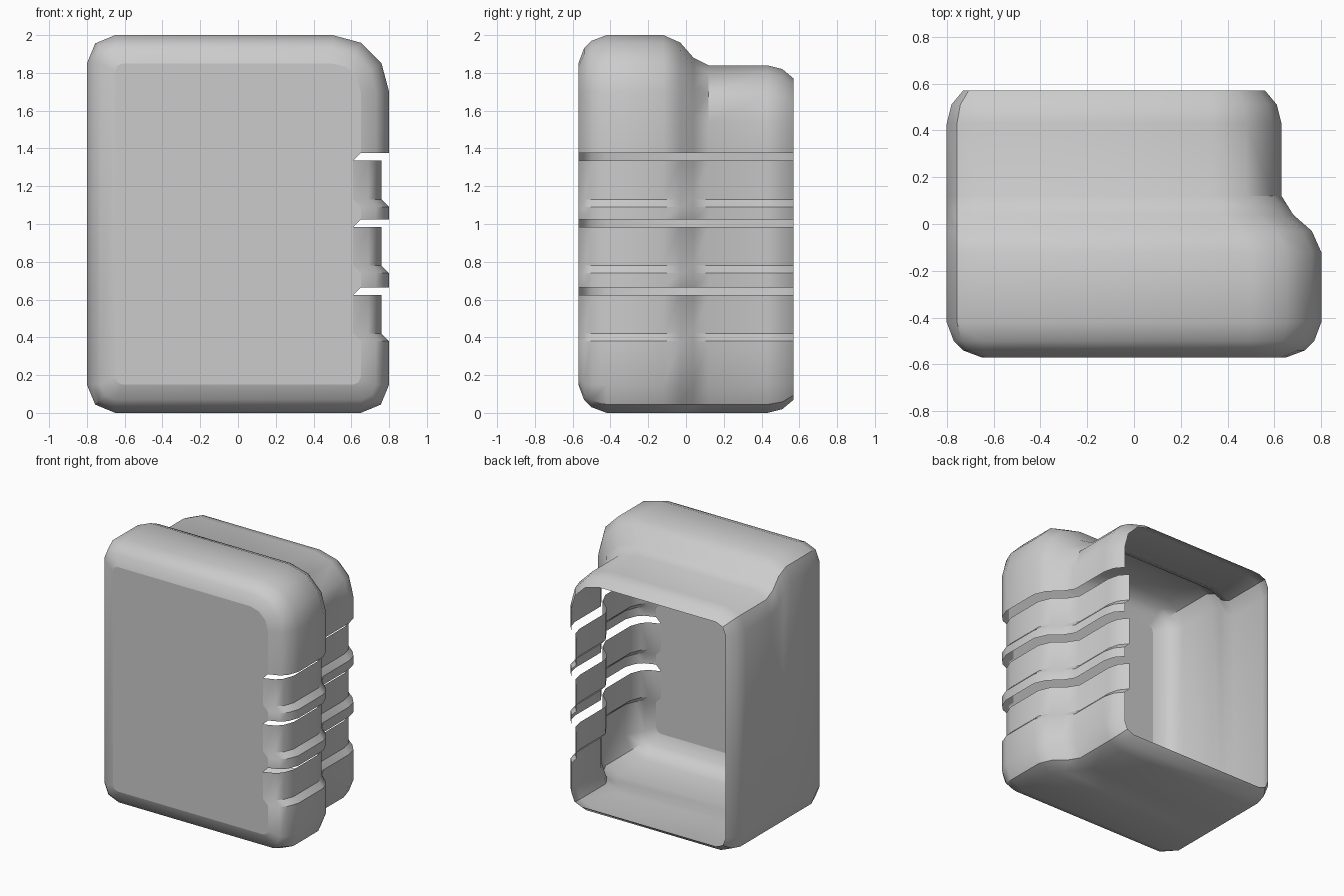
import bpy, bmesh
from math import sin, cos, pi, radians

cube = bpy.data.objects.get("Cube")
if cube:
    bpy.data.objects.remove(cube, do_unlink=True)

# Plain grey material
grey = bpy.data.materials.new("plain grey")
grey.use_nodes = True
colour = (0.6, 0.6, 0.6, 1)
grey.diffuse_color = colour
grey.node_tree.nodes["Principled BSDF"].inputs["Base Color"].default_value = colour

# Sections from front to back: y, right side, top, inset of the rounded edges
SECTIONS = [
    (-0.57, 0.80, 2.00, 0.15), (-0.54, 0.80, 2.00, 0.07),
    (-0.50, 0.80, 2.00, 0.03), (-0.42, 0.80, 2.00, 0),
    (-0.12, 0.80, 2.00, 0), (-0.03, 0.76, 1.96, 0),
    (0.04, 0.68, 1.88, 0), (0.12, 0.63, 1.84, 0),
    (0.43, 0.63, 1.84, 0), (0.50, 0.61, 1.84, 0.02),
    (0.57, 0.63, 1.84, 0.07),
]
SECTIONS[-2] = (0.51, 0.63, 1.84, 0.02)
LOUVRES = (0.38, 0.74, 1.09)      # bottom height of each louvre
DENT = 0.04


def arc(cx, cz, r, start, segments):
    """Quarter-circle corner points, counter-clockwise."""
    angles = [start + pi / 2 * i / segments for i in range(segments + 1)]
    return [(cx + r * cos(a), cz + r * sin(a)) for a in angles]


def section(right, top, inset):
    """Rounded outline with pressed-in louvres on the right side."""
    x0, x1, z0, z1 = -0.8 + inset, right - inset, inset, top - inset
    r, big = max(0.04, 0.15 - inset), 0.30 - inset
    points = arc(x1 - r, z0 + r, r, -pi / 2, 2)
    for z in LOUVRES:
        points += [(x1, z), (x1 - DENT, z + 0.04),
                   (x1 - DENT, z + 0.245), (x1, z + 0.285)]
    points += arc(x1 - big, z1 - big, big, 0, 3)
    points += arc(x0 + r, z1 - r, r, pi / 2, 2)
    points += arc(x0 + r, z0 + r, r, pi, 2)
    return points


# Shell, lofted through the sections and left open at the back
bm = bmesh.new()
rings = [[bm.verts.new((x, y, z)) for x, z in section(right, top, inset)]
         for y, right, top, inset in SECTIONS]
count = len(rings[0])
slots = {3 + 4 * i + 2 for i in range(len(LOUVRES))}   # open gap above each louvre
for a, b in zip(rings, rings[1:]):
    for i in range(count):
        if i not in slots:
            j = (i + 1) % count
            bm.faces.new((a[i], a[j], b[j], b[i]))
bm.faces.new(rings[0])
bm.normal_update()

mesh = bpy.data.meshes.new("housing_shell")
bm.to_mesh(mesh)
bm.free()
mesh.materials.append(grey)
shell = bpy.data.objects.new("housing_shell", mesh)
bpy.context.collection.objects.link(shell)

bpy.ops.object.select_all(action="DESELECT")
shell.select_set(True)
bpy.context.view_layer.objects.active = shell
bpy.ops.object.shade_smooth_by_angle(angle=radians(35))
